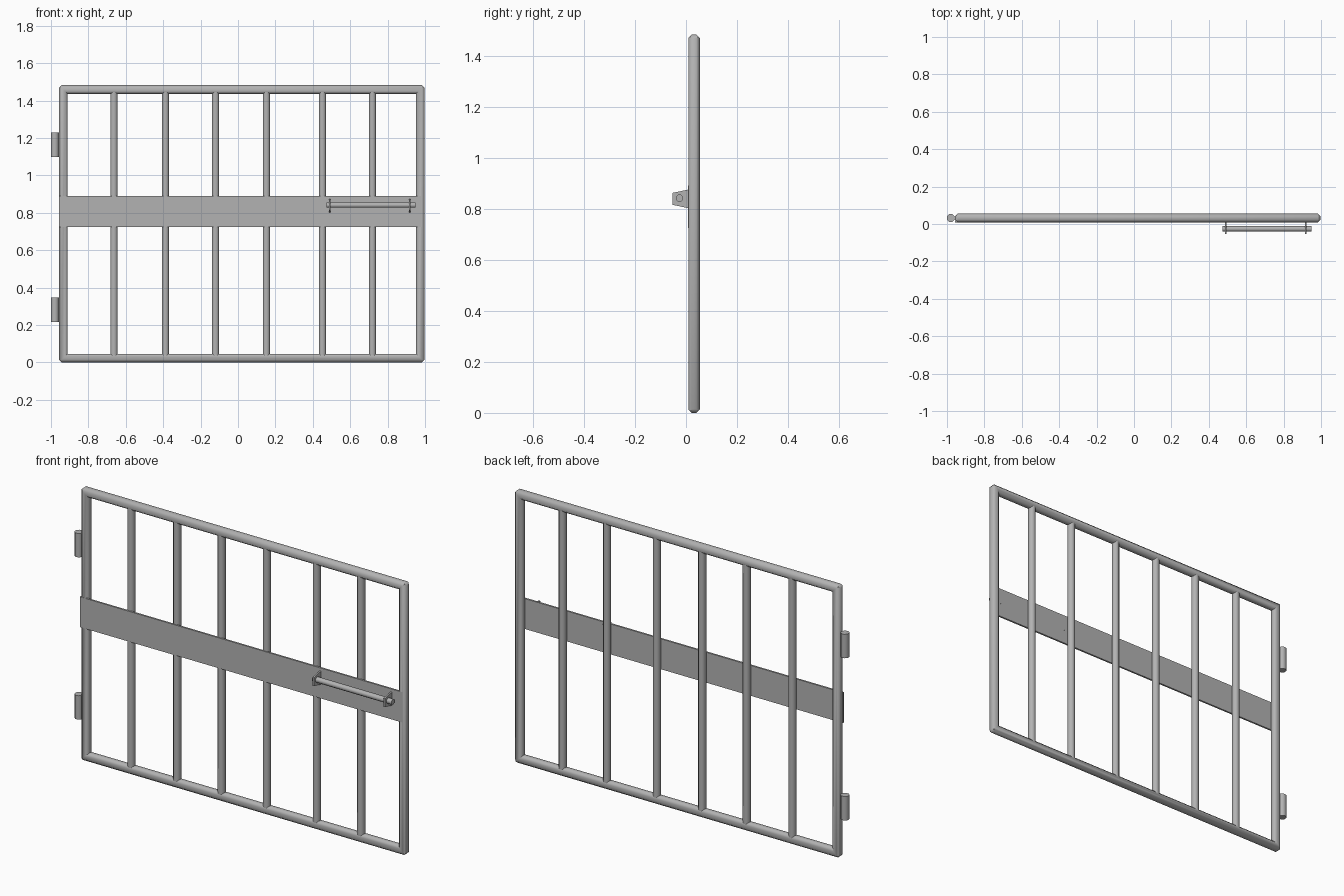
import bpy, bmesh, math
from mathutils import Vector

cube = bpy.data.objects.get("Cube")
if cube:
    bpy.data.objects.remove(cube, do_unlink=True)

steel = bpy.data.materials.new("grey steel")
steel.use_nodes = True
GREY = (0.45, 0.45, 0.45, 1)
steel.diffuse_color = GREY
steel.node_tree.nodes["Principled BSDF"].inputs["Base Color"].default_value = GREY

MID_Y = 0.032          # depth of the frame's centre line
TUBE = 0.023           # frame tube radius
LEFT, RIGHT, TOP = -0.957, 0.998, 1.482


def finish(name, bm, smooth=False):
    bmesh.ops.recalc_face_normals(bm, faces=bm.faces)
    mesh = bpy.data.meshes.new(name)
    bm.to_mesh(mesh)
    bm.free()
    obj = bpy.data.objects.new(name, mesh)
    bpy.context.collection.objects.link(obj)
    mesh.materials.append(steel)
    if smooth:
        bpy.ops.object.select_all(action='DESELECT')
        obj.select_set(True)
        bpy.context.view_layer.objects.active = obj
        bpy.ops.object.shade_smooth_by_angle(angle=math.radians(50))
    return obj


def ring(bm, centre, u, v, radius, sides):
    turn = math.pi / sides
    angles = [turn + 2 * math.pi * i / sides for i in range(sides)]
    r = radius / math.cos(turn)
    return [bm.verts.new(centre + r * (math.cos(a) * u + math.sin(a) * v)) for a in angles]


def bridge(bm, a, b):
    for i in range(len(a)):
        j = (i + 1) % len(a)
        bm.faces.new((a[i], a[j], b[j], b[i]))


def rod(name, start, end, radius, sides=8):
    start, end = Vector(start), Vector(end)
    axis = (end - start).normalized()
    u = Vector((0, 1, 0))
    v = axis.cross(u)
    bm = bmesh.new()
    a, b = (ring(bm, p, u, v, radius, sides) for p in (start, end))
    bridge(bm, a, b)
    bm.faces.new(a)
    bm.faces.new(b)
    return finish(name, bm, True)


def box(name, low, high):
    bm = bmesh.new()
    bmesh.ops.create_cube(bm, size=1)
    for vert in bm.verts:
        vert.co = [l + (c + 0.5) * (h - l) for c, l, h in zip(vert.co, low, high)]
    return finish(name, bm)


# outer frame: octagonal tube mitred around a rectangle
bm = bmesh.new()
x0, x1, z0, z1 = LEFT + TUBE, RIGHT - TUBE, TUBE, TOP - TUBE
loops = []
for x, z, sx, sz in ((x0, z0, -1, -1), (x1, z0, 1, -1), (x1, z1, 1, 1), (x0, z1, -1, 1)):
    loops.append(ring(bm, Vector((x, MID_Y, z)), Vector((sx, 0, sz)), Vector((0, 1, 0)), TUBE, 8))
for i in range(4):
    bridge(bm, loops[i], loops[(i + 1) % 4])
# clip the tips of the outer corners
for sx, x in ((-1, LEFT), (1, RIGHT)):
    for sz, z in ((-1, 0), (1, TOP)):
        cut = bmesh.ops.bisect_plane(
            bm, geom=bm.verts[:] + bm.edges[:] + bm.faces[:],
            plane_co=(x - sx * 0.014, MID_Y, z), plane_no=(sx, 0, sz), clear_outer=True)
        edges = [e for e in cut["geom_cut"] if isinstance(e, bmesh.types.BMEdge)]
        bmesh.ops.holes_fill(bm, edges=edges, sides=0)
finish("outer_frame", bm, True)

# upright bars
for i, x in enumerate((-0.663, -0.388, -0.12, 0.152, 0.452, 0.719)):
    rod(f"upright_bar_{i + 1}", (x, MID_Y, 0.035), (x, MID_Y, 1.447), 0.019)

# flat cross plate on the front
box("cross_plate", (LEFT, 0.008, 0.725), (0.983, 0.018, 0.89))

# hinge barrels on the right-hand edge
for name, z in (("lower_hinge", 0.282), ("upper_hinge", 1.164)):
    rod(name, (-0.979, MID_Y, z - 0.065), (-0.979, MID_Y, z + 0.065), 0.021)

# sliding bolt
ROD_Y, ROD_Z = -0.026, 0.841
rod("sliding_bolt", (0.473, ROD_Y, ROD_Z), (0.95, ROD_Y, ROD_Z), 0.014)

# tapered brackets that carry the bolt
for name, x in (("inner_bolt_bracket", 0.49), ("outer_bolt_bracket", 0.917)):
    bm = bmesh.new()
    outline = ((0.02, 0.8), (-0.053, 0.815), (-0.053, 0.862), (0.02, 0.877))
    a, b = ([bm.verts.new((x + d, y, z)) for y, z in outline] for d in (-0.004, 0.004))
    bridge(bm, a, b)
    bm.faces.new(a)
    bm.faces.new(b)
    finish(name, bm)
